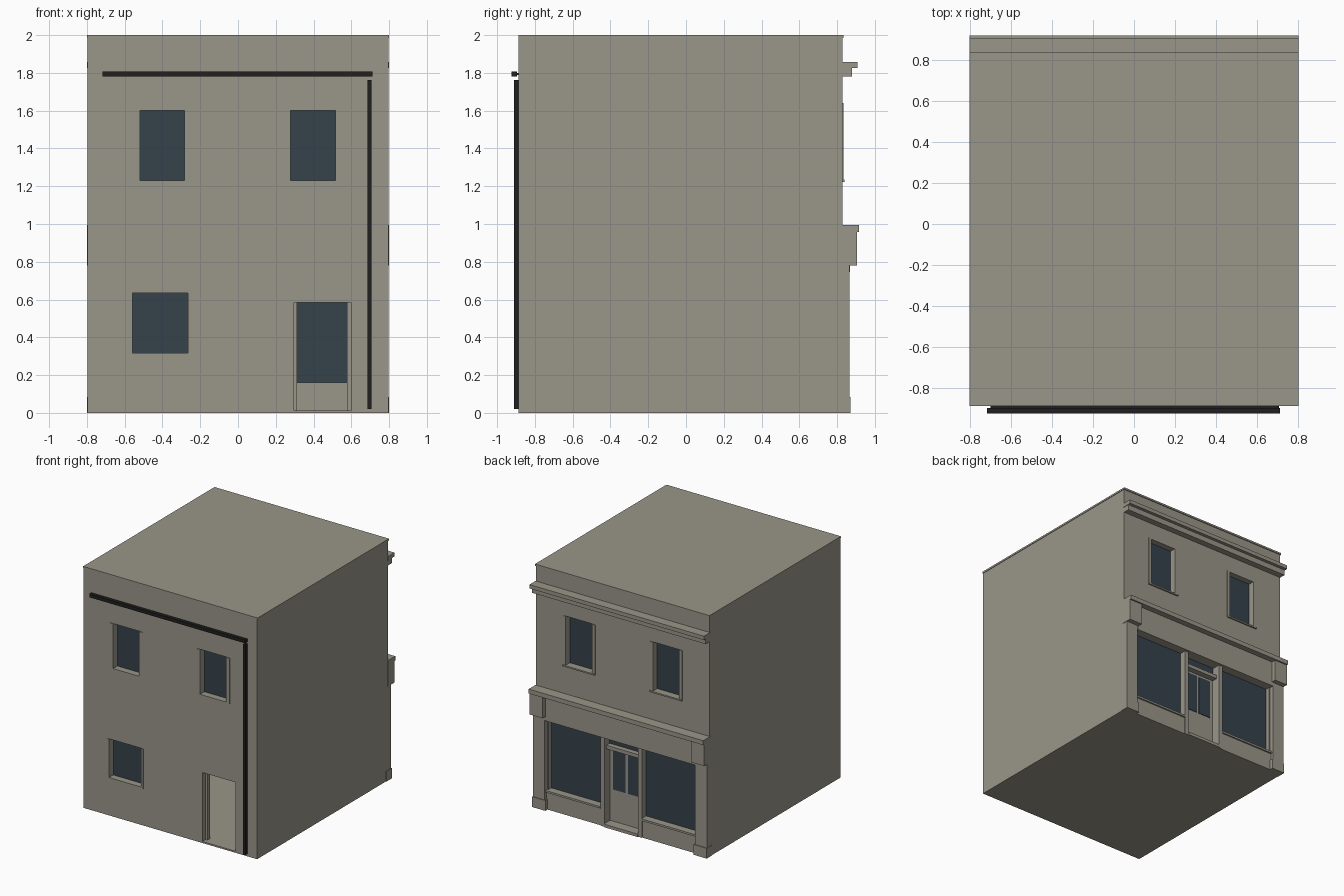
import bpy

old = bpy.data.objects.get("Cube")
if old:
    bpy.data.objects.remove(old)


def material(name, rgb):
    m = bpy.data.materials.new(name)
    m.use_nodes = True
    m.diffuse_color = (*rgb, 1)
    m.node_tree.nodes["Principled BSDF"].inputs["Base Color"].default_value = (*rgb, 1)
    return m


STONE = material("warm grey stone", (0.32, 0.305, 0.25))
GLASS = material("dark blue glass", (0.036, 0.054, 0.07))
IRON = material("black iron", (0.014, 0.014, 0.014))


def box(name, x, y, z, mat=STONE):
    """Box from (low, high) ranges on each axis."""
    verts = [(a, b, c) for a in x for b in y for c in z]
    faces = [(0, 1, 3, 2), (4, 6, 7, 5), (0, 4, 5, 1), (2, 3, 7, 6), (0, 2, 6, 4), (1, 5, 7, 3)]
    me = bpy.data.meshes.new(name)
    me.from_pydata(verts, [], faces)
    me.materials.append(mat)
    ob = bpy.data.objects.new(name, me)
    bpy.context.collection.objects.link(ob)
    return ob


def cut(target, x, y, z):
    """Subtract a box from the target."""
    cutter = box("cutter", x, y, z)
    mod = target.modifiers.new("opening", 'BOOLEAN')
    mod.operation = 'DIFFERENCE'
    mod.solver = 'EXACT'
    mod.object = cutter
    bpy.context.view_layer.objects.active = target
    bpy.ops.object.modifier_apply(modifier=mod.name)
    bpy.data.objects.remove(cutter)


def span(side, low, high):
    """Mirror an x range to either side."""
    return tuple(sorted((side * low, side * high)))


# Hollow building shell
FRONT, BACK = -0.886, 0.828
IN_FRONT, IN_BACK = -0.81, 0.75
shell = box("building_shell", (-0.796, 0.796), (FRONT, BACK), (0, 1.985))
cut(shell, (-0.74, 0.74), (IN_FRONT, IN_BACK), (0.013, 1.93))
box("roof_cap", (-0.8, 0.8), (FRONT, 0.835), (1.985, 2))


def window(name, x, z, wall, out, side_trim, sill):
    """Opening with recessed glass, thin side trim and a sill; out is the outward y direction."""
    cut(shell, x, sorted((wall + out * 0.1, wall - out * 0.2)), z)
    box(name + "_glass", (x[0] - 0.01, x[1] + 0.01), sorted((wall - out * 0.05, wall - out * 0.058)),
        (z[0] - 0.01, z[1] + 0.01), GLASS)
    face = sorted((wall - out * 0.01, wall + out * 0.006))
    box(name + "_trim_a", (x[0] - side_trim, x[0]), face, z)
    box(name + "_trim_b", (x[1], x[1] + side_trim), face, z)
    box(name + "_sill", (x[0] - side_trim, x[1] + side_trim),
        sorted((wall - out * 0.05, wall + out * sill)), (z[0] - 0.012, z[0]))


# Plain elevation: windows, open doorway, gutter and downpipe
window("front_upper_window_right", (-0.52, -0.283), (1.23, 1.6), FRONT, -1, 0.03, 0.006)
window("front_upper_window_left", (0.277, 0.515), (1.23, 1.6), FRONT, -1, 0.03, 0.006)
window("front_lower_window", (-0.558, -0.265), (0.317, 0.635), FRONT, -1, 0.02, 0.006)
cut(shell, (0.296, 0.598), (FRONT - 0.1, IN_FRONT + 0.1), (0.013, 0.584))
box("front_door_jamb_right", (0.29, 0.312), (-0.846, IN_FRONT), (0.013, 0.584))
box("front_door_jamb_left", (0.577, 0.604), (-0.846, IN_FRONT), (0.013, 0.584))
box("gutter", (-0.717, 0.712), (-0.923, -0.895), (1.78, 1.808), IRON)
box("gutter_bracket", (-0.7, 0.7), (-0.896, FRONT), (1.788, 1.8), IRON)
box("downpipe", (0.685, 0.706), (-0.911, FRONT), (0.02, 1.762), IRON)

# Shop elevation: upper windows and display windows
for side, word in ((1, "left"), (-1, "right")):
    window("shop_upper_window_" + word, span(side, 0.28, 0.52), (1.235, 1.64), BACK, 1, 0.028, 0.012)
    display = span(side, 0.19, 0.68)
    cut(shell, display, (IN_BACK - 0.1, BACK + 0.1), (0.161, 0.745))
    box("display_glass_" + word, span(side, 0.18, 0.69), (0.785, 0.793), (0.15, 0.755), GLASS)
    box("display_sill_" + word, span(side, 0.19, 0.69), (0.78, 0.855), (0.145, 0.161))
    box("stall_riser_" + word, span(side, 0.16, 0.7), (0.82, 0.842), (0, 0.145))
    box("door_post_" + word, span(side, 0.155, 0.19), (0.77, 0.848), (0, 0.78))
    box("pilaster_" + word, span(side, 0.69, 0.796), (0.82, 0.865), (0, 0.78))
    box("plinth_" + word, span(side, 0.68, 0.8), (0.8, 0.871), (0, 0.085))
    box("console_" + word, span(side, 0.68, 0.8), (0.82, 0.905), (0.78, 0.958))

# Shop sign board with its ledge
box("fascia_board", (-0.69, 0.69), (0.82, 0.868), (0.745, 0.958))
box("fascia_ledge", (-0.8, 0.8), (0.82, 0.917), (0.958, 0.995))

# Recessed shop door with two panes and a transom light
cut(shell, (-0.155, 0.155), (IN_BACK - 0.1, BACK + 0.1), (0.02, 0.745))
box("shop_door", (-0.16, 0.16), (0.75, 0.772), (0.013, 0.65))
for side, word in ((1, "left"), (-1, "right")):
    box("door_pane_" + word, span(side, 0.012, 0.125), (0.768, 0.777), (0.29, 0.615), GLASS)
box("transom_bar", (-0.16, 0.16), (0.75, 0.82), (0.635, 0.665))
box("transom_glass", (-0.16, 0.16), (0.77, 0.778), (0.66, 0.75), GLASS)
box("door_step", (-0.155, 0.155), (0.75, 0.855), (0, 0.025))

# Cornice
box("cornice_lower", (-0.796, 0.796), (0.82, 0.88), (1.78, 1.825))
box("cornice_upper", (-0.8, 0.8), (0.82, 0.907), (1.825, 1.857))
